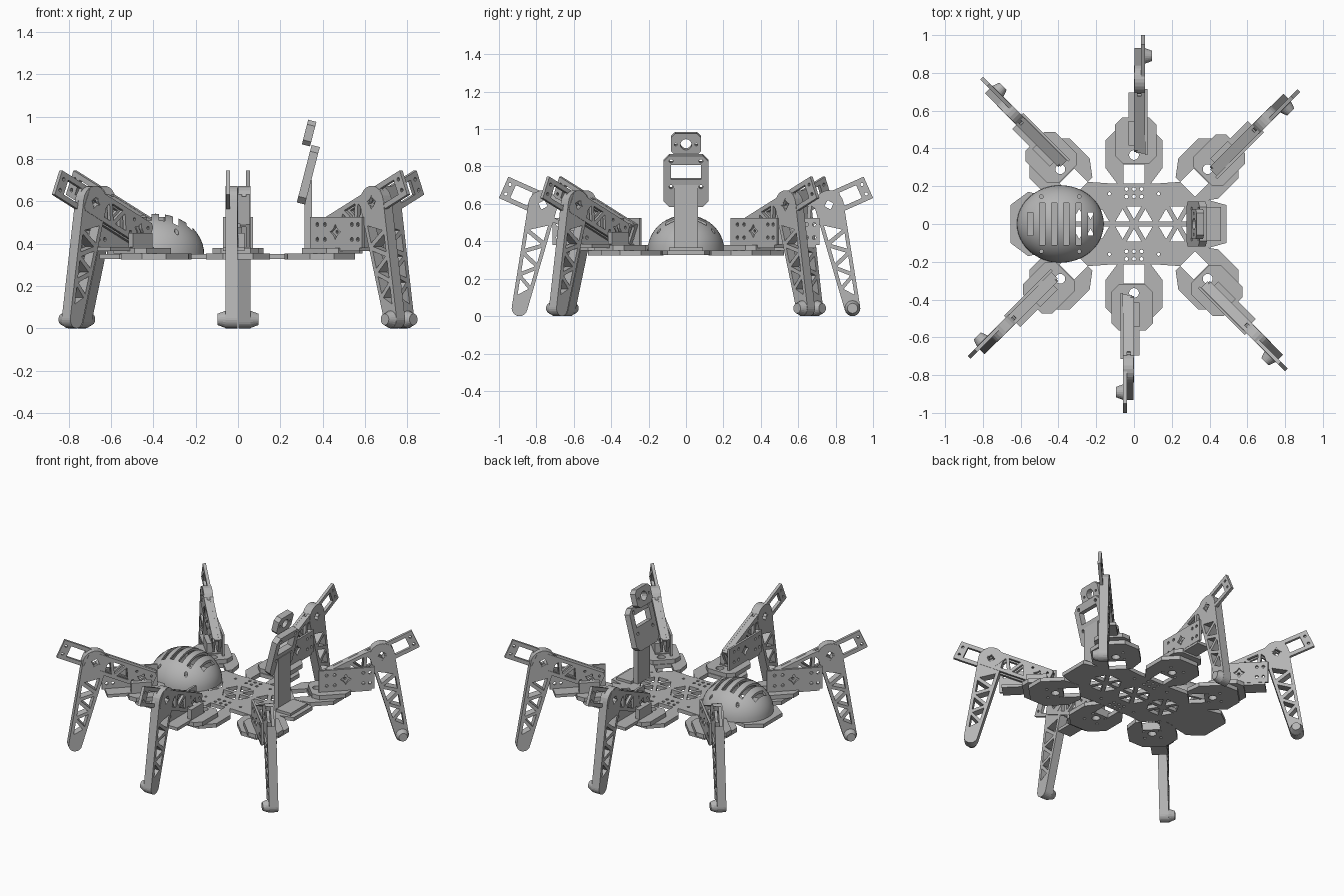
import bpy, bmesh
from math import sin, cos, pi, radians, acos, atan2, hypot
from mathutils import Matrix, Vector

cube = bpy.data.objects.get("Cube")
if cube:
    bpy.data.objects.remove(cube)

grey = bpy.data.materials.new("plain_grey")
grey.use_nodes = True
COLOUR = (0.46, 0.46, 0.46, 1)
grey.diffuse_color = COLOUR
grey.node_tree.nodes["Principled BSDF"].inputs["Base Color"].default_value = COLOUR

T = Matrix.Translation
# Upright sheet: profile x runs outward (+y), profile y runs up, thickness along +x
UPRIGHT = Matrix(((0, 0, 1, 0), (1, 0, 0, 0), (0, 1, 0, 0), (0, 0, 0, 1)))


def add(name, mesh, matrix=Matrix()):
    ob = bpy.data.objects.new(name, mesh)
    bpy.context.collection.objects.link(ob)
    ob.matrix_world = matrix
    mesh.materials.clear()
    mesh.materials.append(grey)
    return ob


def circle(x, y, r, n=16):
    return [(x + r * cos(2 * pi * i / n), y + r * sin(2 * pi * i / n)) for i in range(n)]


def star(x, y, r):
    return [(x + q * cos(pi * i / 4), y + q * sin(pi * i / 4))
            for i in range(8) for q in [r if i % 2 == 0 else r * 0.55]]


def rect(x0, x1, y0, y1, c=0.0):
    if not c:
        return [(x0, y0), (x1, y0), (x1, y1), (x0, y1)]
    return [(x0 + c, y0), (x1 - c, y0), (x1, y0 + c), (x1, y1 - c),
            (x1 - c, y1), (x0 + c, y1), (x0, y1 - c), (x0, y0 + c)]


def sheet(name, outline, holes, lo, hi, matrix=Matrix()):
    """Flat cut sheet with holes, between lo and hi along its normal."""
    cu = bpy.data.curves.new(name, "CURVE")
    cu.dimensions, cu.fill_mode, cu.extrude = "2D", "BOTH", (hi - lo) / 2
    for pts in [outline] + holes:
        sp = cu.splines.new("POLY")
        sp.points.add(len(pts) - 1)
        for p, q in zip(sp.points, pts):
            p.co = (q[0], q[1], 0, 1)
        sp.use_cyclic_u, sp.use_smooth = True, False
    tmp = bpy.data.objects.new(name + "_profile", cu)
    bpy.context.collection.objects.link(tmp)
    deps = bpy.context.evaluated_depsgraph_get()
    mesh = bpy.data.meshes.new_from_object(tmp.evaluated_get(deps))
    bpy.data.objects.remove(tmp)
    mesh.polygons.foreach_set("use_smooth", [False] * len(mesh.polygons))
    return add(name, mesh, matrix @ T((0, 0, (lo + hi) / 2)))


def box(name, x, y, z, matrix=Matrix()):
    return sheet(name, rect(*x, *y), [], *z, matrix)


def truss(point, count, t0, t1):
    """Alternating triangular holes between two rails."""
    step, gap = (t1 - t0) / count, 0.12
    out = []
    for i in range(count):
        a, b = t0 + step * (i + gap - 0.3), t0 + step * (i + 1.3 - gap)
        s = 1 if i % 2 else -1
        out.append([point(a, s), point(b, s), point((a + b) / 2, -s * 0.8)])
    return out


# Shin profile: tapered capsule from knee to foot
KNEE, FOOT = Vector((0.40, 0.595)), Vector((0.525, 0.042))
R_KNEE, R_FOOT = 0.078, 0.042
axis = FOOT - KNEE
along = axis.normalized()
side = Vector((-along.y, along.x))
heading = atan2(along.y, along.x)
tilt = acos((R_KNEE - R_FOOT) / axis.length)


def arc(c, r, a0, a1, n=12):
    return [(c.x + r * cos(a0 + (a1 - a0) * i / n), c.y + r * sin(a0 + (a1 - a0) * i / n))
            for i in range(n + 1)]


shin = arc(FOOT, R_FOOT, heading - tilt, heading + tilt) + \
    arc(KNEE, R_KNEE, heading + tilt, heading + 2 * pi - tilt)


def shin_point(t, s):
    r = R_KNEE + (R_FOOT - R_KNEE) * t - 0.02
    return tuple(KNEE + axis * t + side * r * s)


shin_holes = [star(KNEE.x, KNEE.y, 0.035)] + truss(shin_point, 6, 0.2, 0.86)

# Thigh profile in its own tilted frame
thigh_holes = [star(0.08, 0.063, 0.032), star(0.40, 0.063, 0.032)] + \
    [circle(x, y, 0.008, 8) for x in (0.03, 0.13) for y in (0.03, 0.095)] + \
    truss(lambda t, s: (t, 0.063 + 0.04 * s), 3, 0.17, 0.34)
tip_holes = [rect(0.475, 0.575, 0.025, 0.1)] + [circle(0.605, y, 0.009, 8) for y in (0.035, 0.09)]


def build_leg(name, hip, angle):
    frame = T((*hip, 0)) @ Matrix.Rotation(radians(angle - 90), 4, "Z")
    up = frame @ UPRIGHT
    thigh = up @ T((0.06, 0.375, 0)) @ Matrix.Rotation(radians(24), 4, "Z")

    # Hip lobe of the base and the turning plate above it
    screws = [circle(x, y, 0.009, 8) for x in (-0.05, 0.05) for y in (-0.03, 0.05)]
    hub = [circle(0, 0, 0.026)] + screws
    lobe = [(0.055, -0.15), (0.055, -0.05), (-0.055, -0.05), (-0.055, -0.15), (-0.09, -0.15),
            (-0.15, -0.07), (-0.15, 0.08), (-0.07, 0.16), (0.07, 0.16), (0.15, 0.08),
            (0.15, -0.07), (0.09, -0.15)]
    sheet(name + "_hip_lobe", lobe, hub, 0.325, 0.352, frame)
    sheet(name + "_hip_plate", rect(-0.1, 0.12, -0.045, 0.2, 0.04), [circle(0, 0, 0.026)],
          0.352, 0.38, frame)

    # Hip bracket
    holes = [star(0.17, 0.455, 0.035)] + \
        [circle(u, z, 0.01, 8) for u in (0.05, 0.1, 0.28, 0.32) for z in (0.42, 0.49)]
    sheet(name + "_hip_bracket", rect(0, 0.35, 0.38, 0.525), holes, 0.058, 0.072, up)
    box(name + "_hip_floor", (-0.03, 0.07), (0.04, 0.33), (0.365, 0.385), frame)
    box(name + "_hip_block", (-0.03, 0), (0.05, 0.18), (0.38, 0.45), frame)

    # Thigh: long outer bar and short inner bar
    sheet(name + "_thigh_outer", rect(0, 0.63, 0, 0.125), thigh_holes + tip_holes,
          0.037, 0.057, thigh)
    sheet(name + "_thigh_inner", rect(0, 0.46, 0, 0.125, 0.015), thigh_holes, 0, 0.018, thigh)
    box(name + "_thigh_web", (0.0, 0.33), (0.112, 0.124), (0.01, 0.045), thigh)

    # Shin and foot
    sheet(name + "_shin", shin, shin_holes, 0.002, 0.059, up)
    bm = bmesh.new()
    bmesh.ops.create_cone(bm, cap_ends=True, segments=20, radius1=0.042, radius2=0.027, depth=0.04)
    mesh = bpy.data.meshes.new(name + "_foot")
    bm.to_mesh(mesh)
    bm.free()
    add(name + "_foot", mesh, up @ T((FOOT.x, FOOT.y, 0.076)))


build_leg("back_leg", (0, 0.365), 90)
build_leg("front_leg", (0, -0.365), -90)
for sx, xname in ((1, "left"), (-1, "right")):
    for sy, yname in ((1, "back"), (-1, "front")):
        build_leg(f"{yname}_{xname}_leg", (0.39 * sx, 0.29 * sy),
                  {(1, 1): 45, (-1, 1): 135, (-1, -1): 225, (1, -1): -45}[sx, sy])

# Base plate with radiating triangular cutouts
half = [(0.49, 0.1), (0.4, 0.125), (0.323, 0.145), (0.245, 0.223), (0.13, 0.215),
        (-0.13, 0.215), (-0.245, 0.223), (-0.323, 0.145), (-0.45, 0.145), (-0.56, 0.17),
        (-0.655, 0.1)]
base = half + [(x, -y) for x, y in reversed(half)]
cuts = []
for cx in (-0.23, 0, 0.23):
    for i in range(6):
        a = pi / 6 + i * pi / 3
        cuts.append([(cx + r * cos(a + d), r * sin(a + d))
                     for r, d in ((0.025, 0), (0.1, 0.4), (0.1, -0.4))])
cuts += [circle(x, y * s, 0.01, 8) for x in (-0.04, 0, 0.04) for y in (0.145, 0.185) for s in (1, -1)]
cuts += [circle(x, y, 0.009, 8) for x in (-0.13, 0.13) for y in (-0.16, 0.16)]
sheet("base_plate", base, cuts, 0.326, 0.351)

# Slotted dome shell
bm = bmesh.new()
bmesh.ops.create_uvsphere(bm, u_segments=48, v_segments=24, radius=1)
bmesh.ops.delete(bm, geom=[v for v in bm.verts if v.co.z < -0.01], context="VERTS")
bmesh.ops.scale(bm, vec=(0.23, 0.205, 0.19), verts=bm.verts)
mesh = bpy.data.meshes.new("dome")
bm.to_mesh(mesh)
bm.free()
dome = add("dome", mesh, T((-0.39, 0, 0.351)))
dome.modifiers.new("shell", "SOLIDIFY").thickness = 0.015

bm = bmesh.new()
for i in range(6):
    x = -0.16 + i * 0.064
    reach = 0.22 if abs(x) < 0.15 else 0.12
    bmesh.ops.create_cube(bm, size=1, matrix=T((x, 0, 0.16)) @ Matrix.Diagonal((0.028, reach, 0.2, 1)))
for x in (-0.1, 0.1):
    for y in (-0.145, 0.145):
        bmesh.ops.create_cone(bm, cap_ends=True, segments=12, radius1=0.01, radius2=0.01,
                              depth=0.2, matrix=T((x, y, 0.13)))
mesh = bpy.data.meshes.new("slot_cutter")
bm.to_mesh(mesh)
bm.free()
cutter = add("slot_cutter", mesh, dome.matrix_world.copy())
cutter.hide_render = True
cut = dome.modifiers.new("slots", "BOOLEAN")
cut.operation, cut.solver, cut.object = "DIFFERENCE", "EXACT", cutter
bpy.context.view_layer.update()
result = bpy.data.meshes.new_from_object(dome.evaluated_get(bpy.context.evaluated_depsgraph_get()))
dome.modifiers.clear()
dome.data = result
bpy.data.objects.remove(cutter)
for ob in bpy.context.selected_objects:
    ob.select_set(False)
dome.select_set(True)
bpy.context.view_layer.objects.active = dome
bpy.ops.object.shade_smooth_by_angle(angle=radians(30))

# Mast, tilted sensor bracket and head
box("mast", (0.315, 0.35), (-0.065, 0.065), (0.35, 0.7))
box("rear_board", (0.35, 0.46), (-0.09, 0.09), (0.351, 0.368))
lean = Matrix.Rotation(radians(14.5), 4, "Y") @ UPRIGHT
sheet("sensor_bracket", rect(-0.12, 0.12, -0.14, 0.14, 0.03),
      [rect(-0.08, 0.08, 0.01, 0.09)] +
      [circle(x, y, 0.011, 10) for x in (-0.08, 0.08) for y in (-0.03, 0.112)],
      -0.02, 0.02, T((0.332, 0, 0.725)) @ lean)
sheet("sensor_head", rect(-0.08, 0.08, -0.06, 0.06, 0.022),
      [circle(0, 0, 0.03)] + [circle(x, 0, 0.008, 8) for x in (-0.055, 0.055)],
      -0.02, 0.02, T((0.336, 0, 0.922)) @ lean)
